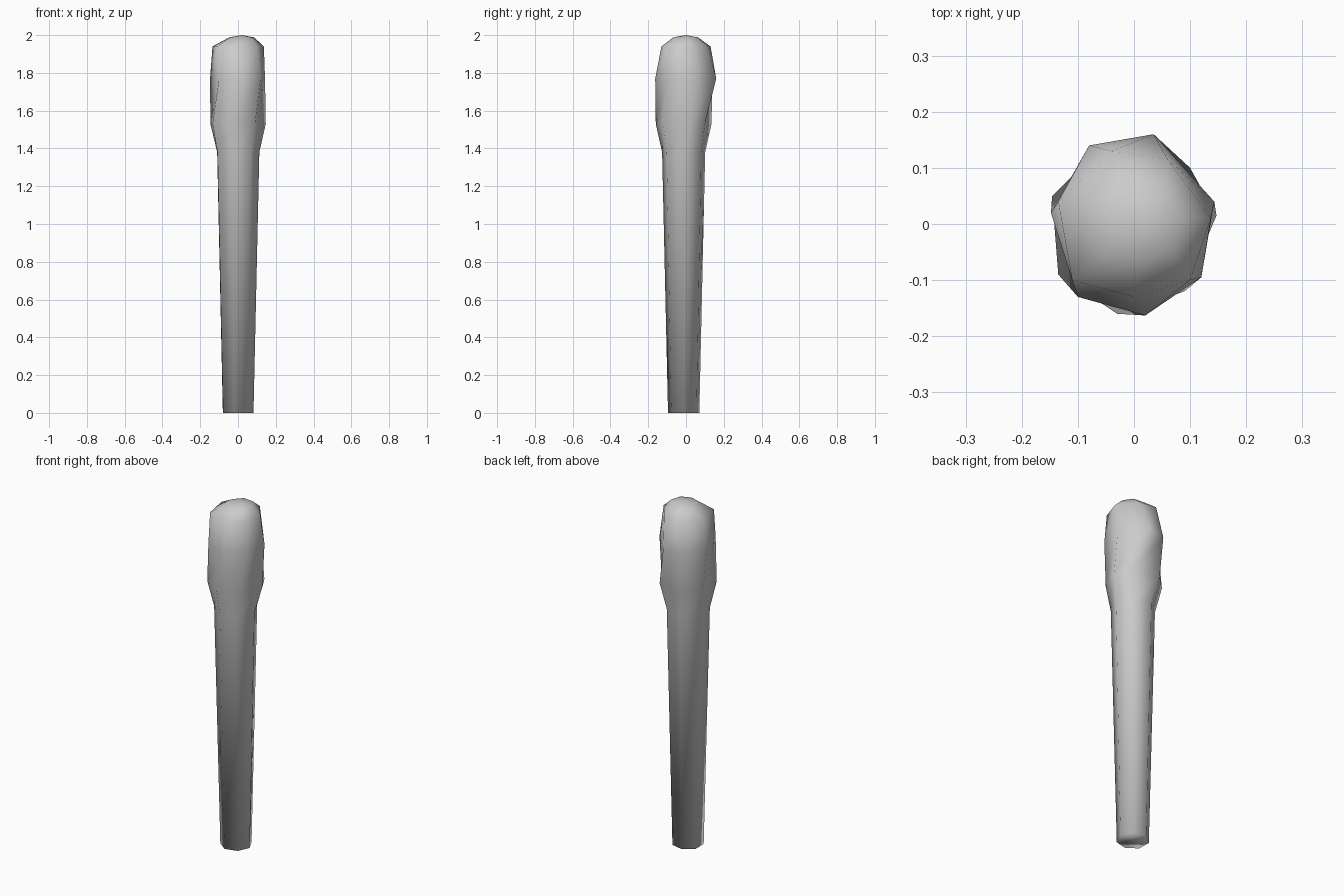
import bpy, bmesh, math

if "Cube" in bpy.data.objects:
    bpy.data.objects.remove(bpy.data.objects["Cube"])

SIDES = 7


def regular(radius, cx, cy, start=1):
    step = 2 * math.pi / SIDES
    a0 = math.radians(start)
    return [(cx + radius * math.cos(a0 + i * step),
             cy + radius * math.sin(a0 + i * step)) for i in range(SIDES)]


# Cross-sections from the narrow handle up to the bulging, uneven head
sections = [
    (0.00, regular(0.085, -0.003, -0.012)),
    (1.38, regular(0.117, -0.004, -0.012)),
    (1.53, [(.147, .015), (.10, .10), (-.06, .135), (-.146, .05),
            (-.135, -.09), (-.03, -.16), (.09, -.12)]),
    (1.77, [(.143, .04), (.035, .16), (-.08, .14), (-.148, .02),
            (-.10, -.13), (.02, -.163), (.12, -.095)]),
    (1.94, [(.137, .01), (.06, .115), (-.04, .13), (-.135, .04),
            (-.11, -.10), (0, -.13), (.10, -.10)]),
    (1.988, regular(0.068, 0.018, 0.0, 8)),
]

# Club body: rings bridged with quads
bm = bmesh.new()
rings = [[bm.verts.new((x, y, z)) for x, y in pts] for z, pts in sections]
for low, high in zip(rings, rings[1:]):
    for i in range(SIDES):
        j = (i + 1) % SIDES
        bm.faces.new((low[i], low[j], high[j], high[i]))

# Flat butt and slightly peaked crown
bm.faces.new(rings[0][::-1])
crown = bm.verts.new((0.02, 0.0, 2.0))
for i in range(SIDES):
    bm.faces.new((rings[-1][i], rings[-1][(i + 1) % SIDES], crown))
bmesh.ops.recalc_face_normals(bm, faces=bm.faces[:])
for f in bm.faces:
    f.smooth = True

mesh = bpy.data.meshes.new("club")
bm.to_mesh(mesh)
bm.free()
club = bpy.data.objects.new("club", mesh)
bpy.context.collection.objects.link(club)
